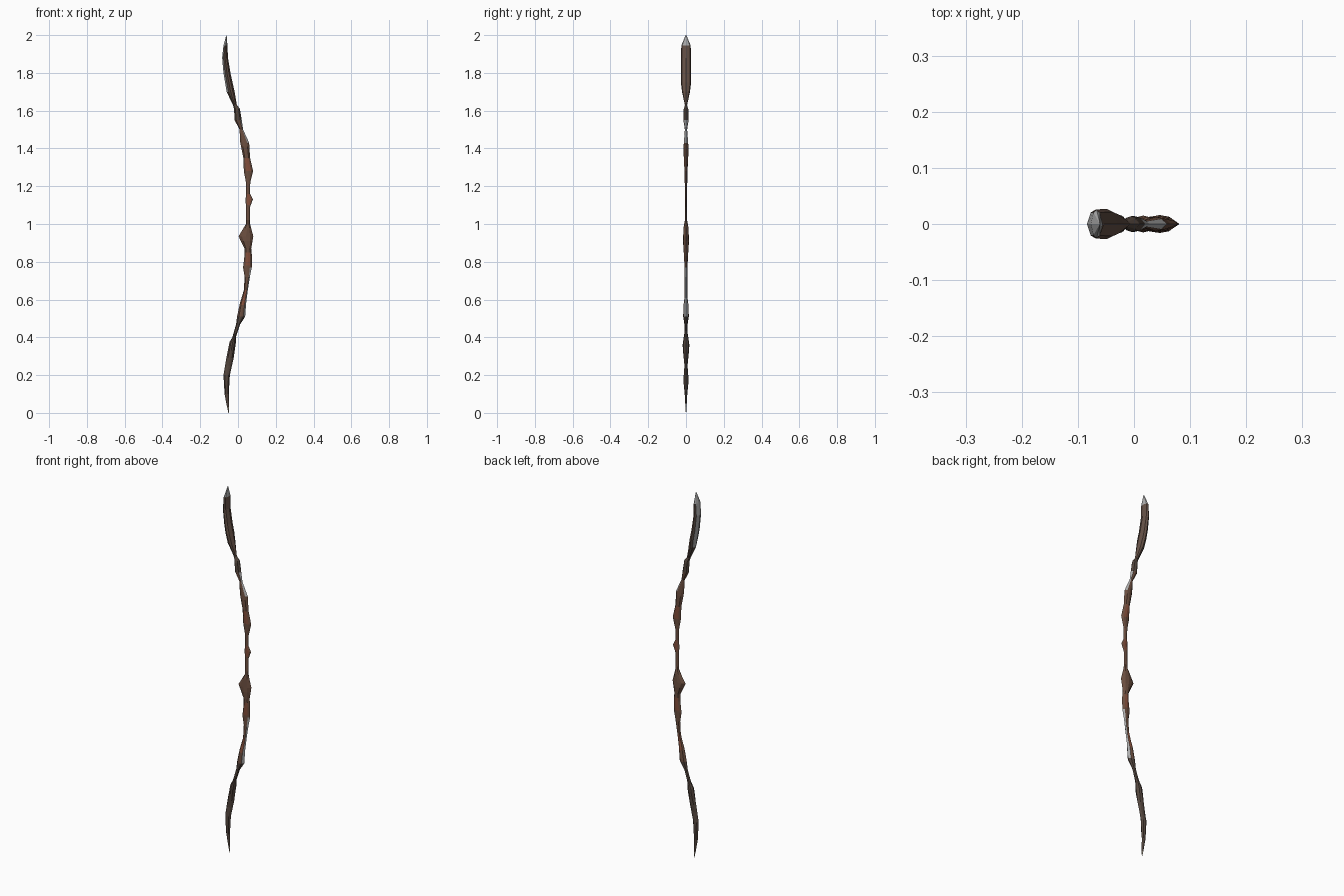
import bpy, bmesh

# Outline of the staff as seen from the front: height, left x, right x
OUTLINE = [
    (2.00, -.062, -.060), (1.945, -.077, -.056), (1.88, -.084, -.053),
    (1.80, -.077, -.040), (1.70, -.060, -.018), (1.63, -.027, -.006),
    (1.61, -.021, .010), (1.55, -.018, .020), (1.50, .008, .027),
    (1.43, .012, .059), (1.35, .028, .064), (1.28, .031, .080),
    (1.22, .042, .065), (1.16, .043, .064), (1.13, .040, .079),
    (1.09, .042, .064), (1.00, .042, .064), (.935, .003, .081),
    (.87, .034, .070), (.83, .034, .074), (.77, .027, .073), (.72, .035, .063),
    (.65, .031, .052), (.58, .010, .043), (.51, -.005, .038), (.47, -.010, .012),
    (.40, -.030, -.012), (.375, -.045, -.011), (.29, -.062, -.023),
    (.20, -.077, -.043), (.10, -.071, -.049), (.03, -.058, -.047), (0, -.051, -.049)]

# Half thickness along y: height, half width
THICK = [
    (2.00, .002), (1.945, .025), (1.75, .027), (1.70, .021), (1.63, .006),
    (1.60, .014), (1.55, .014), (1.50, .006), (1.41, .013), (1.36, .012),
    (1.28, .008), (1.19, .006), (1.10, .004), (1.02, .006), (.98, .013),
    (.91, .016), (.85, .012), (.78, .008), (.61, .008), (.57, .013),
    (.51, .015), (.46, .007), (.42, .009), (.36, .018), (.33, .016),
    (.25, .008), (.20, .012), (.15, .012), (.10, .007), (0, .001)]

SECTION = [(1, 0), (.55, .8), (0, 1), (-.55, .8),
           (-1, 0), (-.55, -.8), (0, -1), (.55, -.8)]


def lerp(table, z, col):
    for a, b in zip(table, table[1:]):
        if b[0] <= z <= a[0]:
            t = (a[0] - z) / (a[0] - b[0])
            return a[col] + (b[col] - a[col]) * t
    return table[-1][col]


def material(name, colour):
    m = bpy.data.materials.new(name)
    m.diffuse_color = (*colour, 1)
    return m


MATS = [material("dark bark", (.085, .060, .047)),
        material("brown wood", (.145, .076, .050)),
        material("red wood", (.235, .080, .045)),
        material("grey metal", (.42, .42, .42)),
        material("pale bone", (.40, .35, .27)),
        material("blade bark", (.130, .082, .062))]

RED_BANDS = [(1.25, 1.33), (1.10, 1.15), (.79, .86), (.57, .64)]


def colour_of(z, side):
    if z > 1.945:
        return 3
    if z < .03:
        return 4
    # worn grey strips along the ridges
    if side in (3, 4) and z > 1.72:
        return 3
    if side in (0, 7) and (1.44 < z < 1.54 or .5 < z < .75):
        return 3
    # brown inner face of the upper limb
    if z > 1.64 and side in (0, 1, 6, 7):
        return 5
    # reddish swellings, brown middle, dark ends
    if any(a < z < b for a, b in RED_BANDS):
        return 2 if side in (1, 2, 5, 6) else 1
    return 1 if .5 < z < 1.56 else 0


HEIGHTS = sorted({r[0] for r in OUTLINE} | {r[0] for r in THICK}, reverse=True)


def loft(name, top, bottom):
    bm = bmesh.new()
    rings = []
    for z in [h for h in HEIGHTS if bottom <= h <= top]:
        lo, hi, w = lerp(OUTLINE, z, 1), lerp(OUTLINE, z, 2), lerp(THICK, z, 1)
        rings.append([bm.verts.new(((lo + hi) / 2 + (hi - lo) / 2 * u, w * v, z))
                      for u, v in SECTION])
    for a, b in zip(rings, rings[1:]):
        for i in range(8):
            j = (i + 1) % 8
            f = bm.faces.new((a[i], b[i], b[j], a[j]))
            f.material_index = colour_of((a[0].co.z + b[0].co.z) / 2, i)
    # close only the outer ends of the staff
    for ring, z, end in ((rings[0], top, 2.0), (rings[-1], bottom, 0)):
        if z == end:
            bm.faces.new(ring).material_index = colour_of(z, 2)
    bmesh.ops.recalc_face_normals(bm, faces=bm.faces)
    me = bpy.data.meshes.new(name)
    bm.to_mesh(me)
    bm.free()
    for m in MATS:
        me.materials.append(m)
    ob = bpy.data.objects.new(name, me)
    bpy.context.collection.objects.link(ob)


# Staff parts from top to foot
loft("top_tip", 2.0, 1.945)
loft("upper_limb", 1.945, 1.63)
loft("upper_shaft", 1.63, 1.09)
loft("grip", 1.09, .72)
loft("lower_shaft", .72, .47)
loft("lower_limb", .47, .03)
loft("foot_tip", .03, 0)
